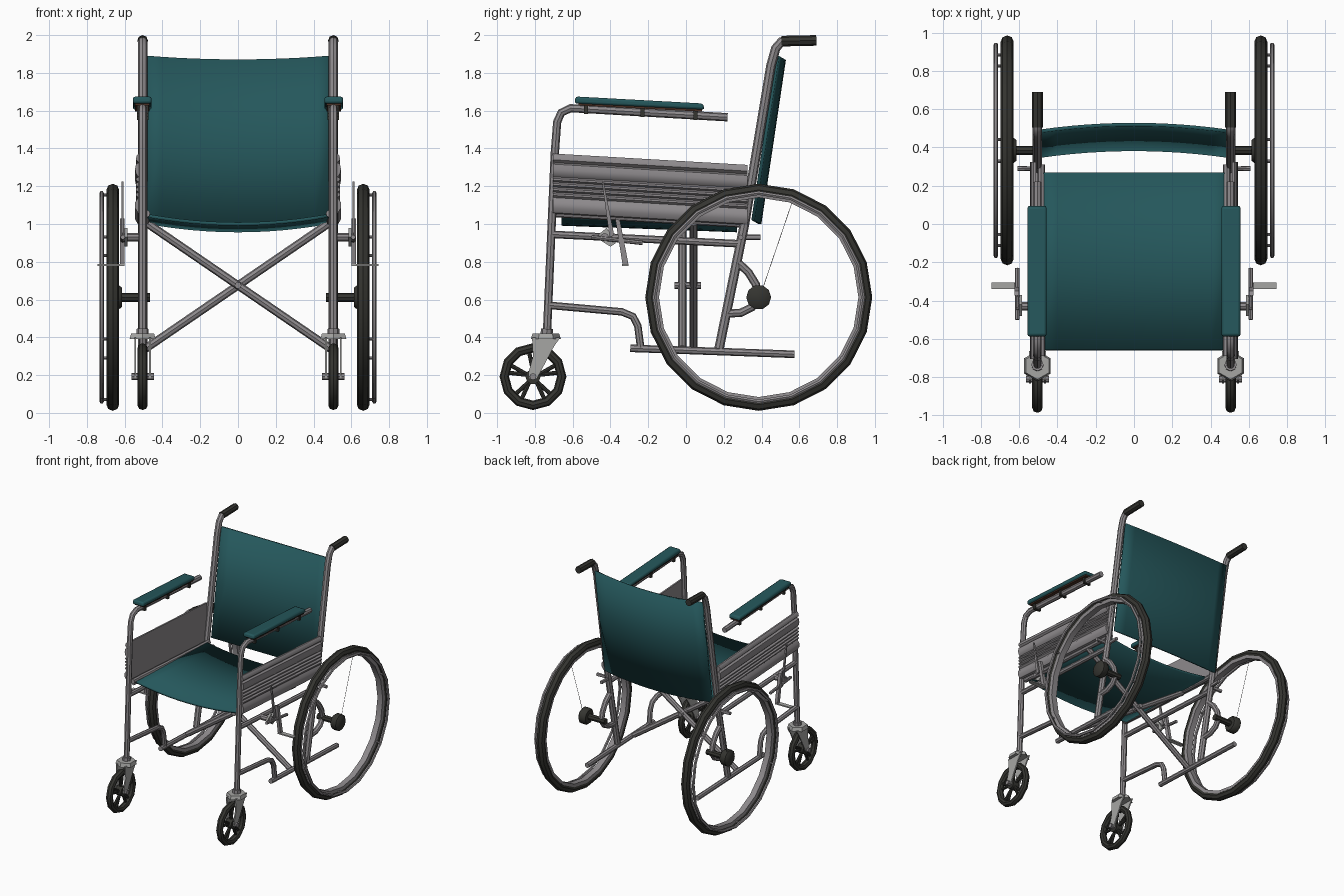
import bpy, bmesh, math
from mathutils import Vector

cube = bpy.data.objects.get("Cube")
if cube:
    bpy.data.objects.remove(cube)


def material(name, r, g, b):
    m = bpy.data.materials.new(name)
    m.use_nodes = True
    m.diffuse_color = (r, g, b, 1)
    bsdf = m.node_tree.nodes["Principled BSDF"]
    bsdf.inputs["Base Color"].default_value = (r, g, b, 1)
    bsdf.inputs["Roughness"].default_value = 0.6
    return m


TEAL = material("teal fabric", 0.018, 0.095, 0.105)
STEEL = material("steel grey", 0.27, 0.255, 0.265)
LIGHT = material("light metal", 0.38, 0.38, 0.37)
RUBBER = material("black rubber", 0.035, 0.035, 0.03)
BROWN = material("brown wood", 0.07, 0.03, 0.018)
made = []


def add(name, mesh, mat, mirror=True):
    """Link a mesh as a named part, mirrored to the other side if wanted."""
    mesh.materials.clear()
    mesh.materials.append(mat)
    ob = bpy.data.objects.new(name, mesh)
    bpy.context.collection.objects.link(ob)
    if mirror:
        ob.modifiers.new("Mirror", 'MIRROR')
    made.append(ob)
    return ob


def from_bmesh(name, bm, mat, mirror=True):
    bmesh.ops.recalc_face_normals(bm, faces=bm.faces)
    mesh = bpy.data.meshes.new(name)
    bm.to_mesh(mesh)
    bm.free()
    return add(name, mesh, mat, mirror)


def tube(name, pts, r, mat=STEEL, mirror=True):
    """Round tube along a path."""
    cu = bpy.data.curves.new(name + " path", 'CURVE')
    cu.dimensions = '3D'
    cu.bevel_depth = r
    cu.bevel_resolution = 2
    cu.use_fill_caps = True
    sp = cu.splines.new('POLY')
    sp.points.add(len(pts) - 1)
    for p, co in zip(sp.points, pts):
        p.co = (*co, 1)
    tmp = bpy.data.objects.new(name + " path", cu)
    bpy.context.collection.objects.link(tmp)
    dg = bpy.context.evaluated_depsgraph_get()
    mesh = bpy.data.meshes.new_from_object(tmp.evaluated_get(dg))
    bpy.data.objects.remove(tmp)
    return add(name, mesh, mat, mirror)


def side_tube(name, x, yz, r, mat=STEEL):
    return tube(name, [(x, y, z) for y, z in yz], r, mat)


def lathe(name, profile, cy, cz, n, mat):
    """Revolve a closed (x, radius) profile around an axle along x."""
    bm = bmesh.new()
    rings = []
    for i in range(n):
        a = math.tau * i / n
        rings.append([bm.verts.new((x, cy + r * math.cos(a), cz + r * math.sin(a)))
                      for x, r in profile])
    m = len(profile)
    for i in range(n):
        a, b = rings[i], rings[(i + 1) % n]
        for j in range(m):
            k = (j + 1) % m
            bm.faces.new((a[j], a[k], b[k], b[j]))
    return from_bmesh(name, bm, mat)


def ring_profile(x, r, wide, deep, n=8):
    return [(x + wide * math.cos(math.tau * i / n), r + deep * math.sin(math.tau * i / n))
            for i in range(n)]


def plate(name, x0, x1, yz, mat=STEEL):
    """Side-on outline given thickness along x."""
    bm = bmesh.new()
    face = bm.faces.new([bm.verts.new((x0, y, z)) for y, z in yz])
    ext = bmesh.ops.extrude_face_region(bm, geom=[face])
    bmesh.ops.translate(bm, vec=(x1 - x0, 0, 0),
                        verts=[v for v in ext["geom"] if isinstance(v, bmesh.types.BMVert)])
    return from_bmesh(name, bm, mat)


def sheet(name, fn, nu, nv, thick):
    """Cloth surface from fn(u, v) with u in -1..1 and v in 0..1."""
    bm = bmesh.new()
    g = [[bm.verts.new(fn(2 * i / nu - 1, j / nv)) for j in range(nv + 1)] for i in range(nu + 1)]
    for i in range(nu):
        for j in range(nv):
            bm.faces.new((g[i][j], g[i + 1][j], g[i + 1][j + 1], g[i][j + 1]))
    ob = from_bmesh(name, bm, TEAL, False)
    mod = ob.modifiers.new("Solidify", 'SOLIDIFY')
    mod.thickness = thick
    mod.offset = 0


# Seat and backrest cloth
sheet("seat", lambda u, v: (0.485 * u, -0.66 + 0.93 * v,
                            1.045 - 0.035 * v - 0.045 * (1 - u * u)), 12, 2, 0.018)
sheet("backrest", lambda u, v: (0.49 * u, 0.355 + 0.13 * v + 0.035 * (1 - u * u),
                                1.0 + 0.02 * u * u + 0.87 * v), 12, 2, 0.018)

# Side frames
X = 0.505
side_tube("front_post_and_armrest_bar", X,
          [(-0.737, 0.4), (-0.695, 1.37), (-0.682, 1.54), (-0.66, 1.59), (-0.61, 1.613),
           (-0.55, 1.61), (0.22, 1.565)], 0.022)
side_tube("rear_post", X, [(0.175, 0.34), (0.31, 1.0), (0.45, 1.84), (0.475, 1.93),
                           (0.505, 1.965), (0.56, 1.972)], 0.025)
side_tube("push_grip", X, [(0.505, 1.968), (0.69, 1.972)], 0.028, RUBBER)
side_tube("seat_rail", X, [(-0.71, 0.945), (0.29, 0.895)], 0.02)
side_tube("seat_support_rail", 0.485, [(-0.69, 1.055), (0.31, 1.0)], 0.02)
side_tube("lower_rail", X, [(-0.73, 0.57), (-0.34, 0.535), (-0.28, 0.51), (-0.255, 0.46),
                            (-0.24, 0.345)], 0.02)
side_tube("bottom_rail", X, [(-0.295, 0.342), (0.575, 0.31)], 0.02)

# Folding cross braces
for name, s, y in (("cross_brace_a", 1, -0.02), ("cross_brace_b", -1, 0.04)):
    tube(name, [(-0.49 * s, y, 1.01), (0.49 * s, y, 0.34)], 0.022, STEEL, False)
tube("cross_pivot", [(0, -0.06, 0.675), (0, 0.08, 0.675)], 0.018, STEEL, False)

# Corrugated side panels, following the slope of the frame
outline = [(0.512, 0.0), (0.53, 0.005), (0.545, 0.03), (0.545, 0.06), (0.528, 0.085)]
for i in range(4):
    z = 0.09 + 0.027 * i
    outline += [(0.54, z + 0.006), (0.54, z + 0.016), (0.526, z + 0.024)]
outline += [(0.54, 0.21), (0.545, 0.235), (0.54, 0.262), (0.524, 0.27),
            (0.54, 0.285), (0.538, 0.305), (0.525, 0.318), (0.512, 0.318)]
bm = bmesh.new()
ends = [[bm.verts.new((x, y, base + dz)) for x, dz in outline]
        for y, base in ((-0.705, 1.055), (0.325, 0.995))]
bm.faces.new(ends[0])
bm.faces.new(ends[1])
for i in range(len(outline)):
    k = (i + 1) % len(outline)
    bm.faces.new((ends[0][i], ends[0][k], ends[1][k], ends[1][i]))
from_bmesh("side_panel", bm, STEEL)

# Armrest pads with wooden base and brackets
pad = plate("armrest_pad", 0.457, 0.557,
            [(-0.59, 1.638), (-0.585, 1.675), (0.09, 1.638), (0.098, 1.605)], TEAL)
bev = pad.modifiers.new("Bevel", 'BEVEL')
bev.width = 0.012
bev.segments = 2
plate("armrest_base", 0.468, 0.546,
      [(-0.57, 1.628), (-0.57, 1.64), (0.085, 1.607), (0.085, 1.595)], BROWN)
for i, y in enumerate((-0.53, -0.23, 0.05)):
    z = 1.612 - 0.055 * (y + 0.55)
    plate(f"armrest_bracket_{i + 1}", 0.475, 0.535,
          [(y - 0.01, z - 0.028), (y + 0.01, z - 0.028), (y + 0.01, z + 0.02),
           (y - 0.01, z + 0.02)], RUBBER)

# Large wheels
WY, WZ, WX = 0.385, 0.612, 0.663
lathe("tyre", ring_profile(WX, 0.568, 0.034, 0.033), WY, WZ, 20, RUBBER)
lathe("wheel_rim", [(WX - 0.024, 0.528), (WX + 0.024, 0.528), (WX + 0.028, 0.552),
                    (WX - 0.028, 0.552)], WY, WZ, 20, STEEL)
lathe("hand_rim", ring_profile(0.722, 0.552, 0.012, 0.012, 6), WY, WZ, 20, STEEL)
for i in range(6):
    a = math.tau * (i + 0.4) / 6
    c, s = 0.545 * math.cos(a), 0.545 * math.sin(a)
    tube(f"hand_rim_stud_{i + 1}", [(WX, WY + c, WZ + s), (0.722, WY + c, WZ + s)], 0.008)
lathe("wheel_hub", [(0.615, 0.0), (0.615, 0.055), (0.63, 0.066), (0.67, 0.066),
                    (0.685, 0.045), (0.685, 0.0)], WY, WZ, 10, RUBBER)
tube("axle", [(0.465, WY, WZ), (0.64, WY, WZ)], 0.024, RUBBER)
tube("wire_spoke", [(WX, 0.41, 0.67), (WX, 0.56, 1.11)], 0.0015)
side_tube("axle_bracket", X, [(0.27, 0.8), (0.33, 0.745), (0.37, 0.68), (0.385, 0.61),
                              (0.35, 0.56), (0.29, 0.53), (0.21, 0.525)], 0.022)
tube("rear_peg", [(0.5, 0.395, 0.93), (0.5, 0.29, 0.93), (0.61, 0.29, 0.93)], 0.014)

# Caster wheels and forks
CY, CZ = -0.81, 0.192
lathe("caster_tyre", ring_profile(0.505, 0.152, 0.027, 0.025), CY, CZ, 12, RUBBER)
lathe("caster_hub", [(0.478, 0.0), (0.478, 0.04), (0.532, 0.04), (0.532, 0.0)],
      CY, CZ, 10, RUBBER)
for i in range(5):
    a = math.tau * i / 5 + math.pi / 2
    for d in (-0.16, 0.16):
        tube(f"caster_spoke_{i + 1}",
             [(0.505, CY + 0.03 * math.cos(a), CZ + 0.03 * math.sin(a)),
              (0.505, CY + 0.14 * math.cos(a + d), CZ + 0.14 * math.sin(a + d))], 0.011, RUBBER)
for name, x in (("fork_inner", 0.461), ("fork_outer", 0.539)):
    plate(name, x, x + 0.01, [(-0.815, 0.4), (-0.665, 0.4), (-0.7, 0.35), (-0.79, 0.18),
                              (-0.83, 0.18), (-0.835, 0.21), (-0.81, 0.3)], LIGHT)
tube("caster_bolt", [(0.445, CY, CZ), (0.565, CY, CZ)], 0.018)
bm = bmesh.new()
bmesh.ops.create_cone(bm, cap_ends=True, segments=6, radius1=0.08, radius2=0.07, depth=0.03)
bmesh.ops.translate(bm, verts=bm.verts, vec=Vector((0.505, -0.742, 0.405)))
from_bmesh("fork_crown", bm, LIGHT)
side_tube("fork_stem", X, [(-0.739, 0.4), (-0.736, 0.445)], 0.032)

# Parking brakes
tube("brake_clamp", [(0.5, -0.43, 0.93), (0.615, -0.43, 0.93)], 0.022)
plate("brake_plate", 0.585, 0.6, [(-0.48, 0.93), (-0.42, 0.98), (-0.37, 0.9), (-0.4, 0.88)], LIGHT)
plate("brake_lever", 0.605, 0.617, [(-0.445, 1.225), (-0.436, 1.22), (-0.38, 0.94),
                                    (-0.405, 0.93)], STEEL)
plate("brake_arm", 0.6, 0.625, [(-0.375, 1.03), (-0.35, 1.02), (-0.305, 0.79),
                                (-0.335, 0.78)], STEEL)
plate("brake_shoe", 0.6, 0.745, [(-0.34, 0.778), (-0.34, 0.788), (-0.305, 0.788),
                                 (-0.305, 0.778)], LIGHT)
tube("brake_link", [(0.61, -0.5, 0.93), (0.61, -0.23, 0.9)], 0.012)

# Smooth shading with sharp corners kept
bpy.ops.object.select_all(action='DESELECT')
for ob in made:
    ob.select_set(True)
bpy.context.view_layer.objects.active = made[0]
bpy.ops.object.shade_smooth_by_angle(angle=math.radians(40))
